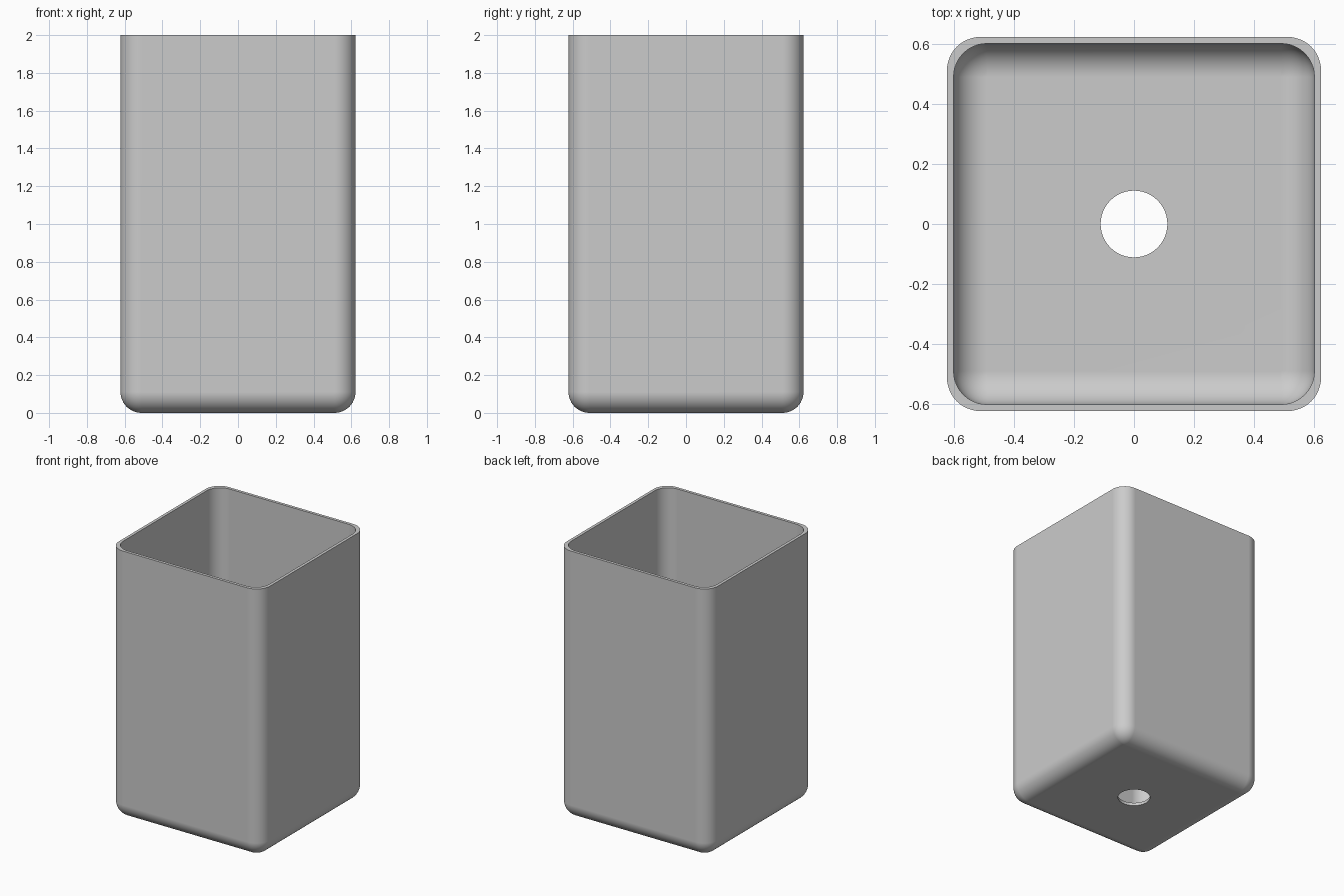
import bpy
import bmesh
from math import sin, cos, pi

if "Cube" in bpy.data.objects:
    bpy.data.objects.remove(bpy.data.objects["Cube"], do_unlink=True)

HEIGHT = 2.0
HALF = 0.622      # outer half width
WALL = 0.022
FILLET = 0.111
HOLE = 0.111
STEPS = 12        # segments per quarter turn

bm = bmesh.new()


def ring(core, radius, z):
    """Rounded square: a square of half size core grown by radius."""
    verts = []
    for corner in range(4):
        mid = (corner + 0.5) * pi / 2
        cx = core if cos(mid) > 0 else -core
        cy = core if sin(mid) > 0 else -core
        for i in range(STEPS + 1):
            a = (corner + i / STEPS) * pi / 2
            verts.append(bm.verts.new((cx + radius * cos(a), cy + radius * sin(a), z)))
    return verts


def shell(half, floor):
    """Rings from the drain hole across the floor, round the fillet and up to the rim."""
    core = half - FILLET
    rings = [ring(0, HOLE, floor)]
    for i in range(STEPS + 1):
        a = i / STEPS * pi / 2
        rings.append(ring(core, FILLET * sin(a), floor + FILLET * (1 - cos(a))))
    rings.append(ring(core, FILLET, HEIGHT))
    return rings


# Closed loop of rings: outside upward, over the rim, inside downward, through the hole
loops = shell(HALF, 0) + shell(HALF - WALL, WALL)[::-1]
for a, b in zip(loops, loops[1:] + loops[:1]):
    for i in range(len(a)):
        j = (i + 1) % len(a)
        bm.faces.new((a[i], a[j], b[j], b[i]))

bmesh.ops.remove_doubles(bm, verts=bm.verts, dist=0.0001)
bmesh.ops.recalc_face_normals(bm, faces=bm.faces)

mesh = bpy.data.meshes.new("planter_pot")
bm.to_mesh(mesh)
bm.free()
pot = bpy.data.objects.new("planter_pot", mesh)
bpy.context.collection.objects.link(pot)

# Plain grey finish
grey = bpy.data.materials.new("light_grey")
grey.use_nodes = True
colour = (0.6, 0.6, 0.6, 1)
grey.diffuse_color = colour
grey.node_tree.nodes["Principled BSDF"].inputs["Base Color"].default_value = colour
mesh.materials.append(grey)

# Smooth fillets, crisp rim and hole edges
bpy.ops.object.select_all(action='DESELECT')
pot.select_set(True)
bpy.context.view_layer.objects.active = pot
bpy.ops.object.shade_smooth_by_angle(angle=pi / 6)
weighted = pot.modifiers.new("flat_walls", 'WEIGHTED_NORMAL')
weighted.keep_sharp = True
